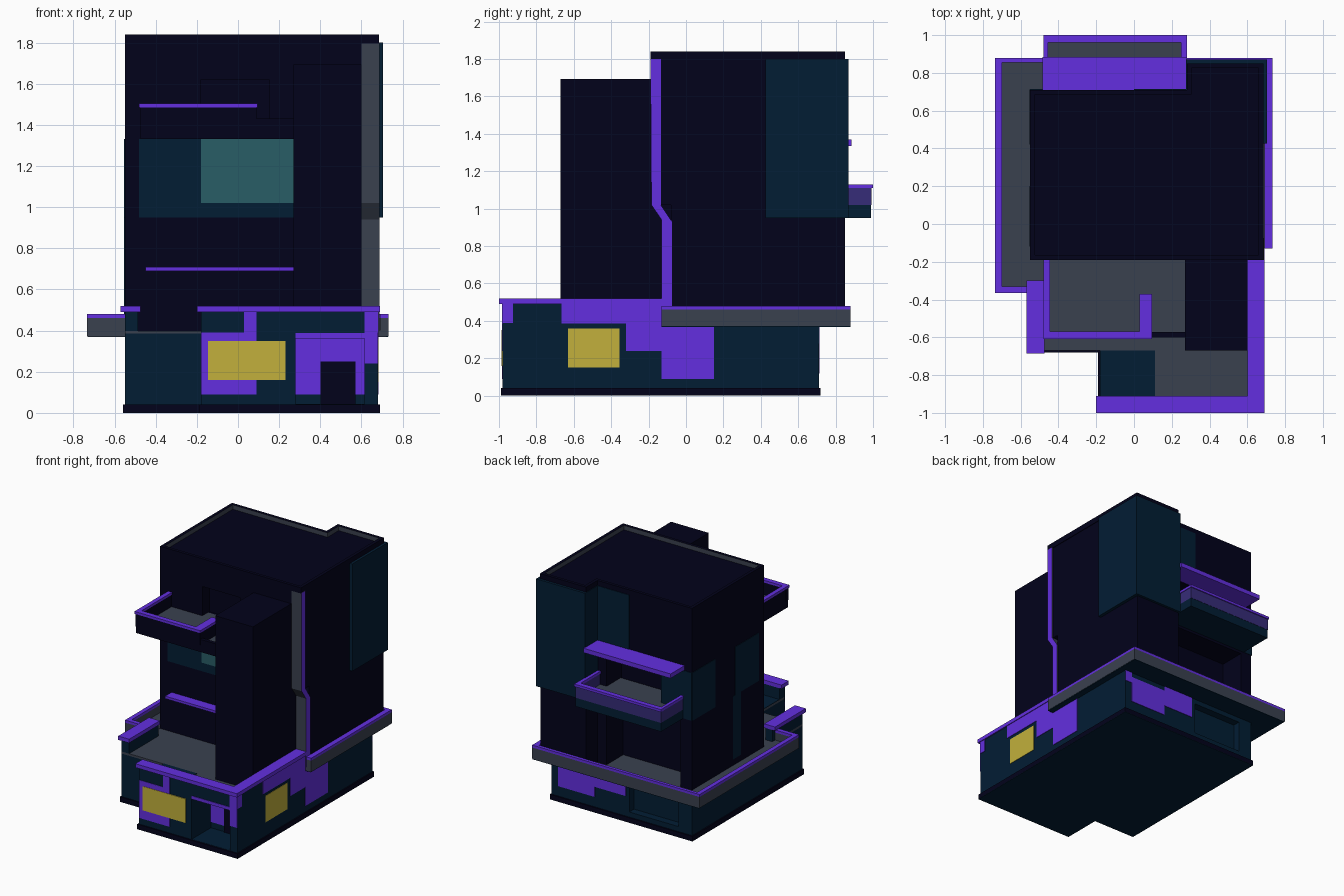
import bpy, bmesh

if "Cube" in bpy.data.objects:
    bpy.data.objects.remove(bpy.data.objects["Cube"])


def material(name, hexcode):
    def lin(c):
        return c / 12.92 if c <= 0.04045 else ((c + 0.055) / 1.055) ** 2.4
    m = bpy.data.materials.new(name)
    m.diffuse_color = [lin(int(hexcode[i:i + 2], 16) / 255) for i in (0, 2, 4)] + [1]
    m.use_nodes = True
    m.node_tree.nodes["Principled BSDF"].inputs["Base Color"].default_value = m.diffuse_color
    return m


NAVY = material("dark navy", "02021b")
BLUE = material("deep blue", "021d34")
PURPLE = material("purple", "632fe0")
GREY = material("slate grey", "3a414f")
YELLOW = material("window yellow", "c2b03c")
TEAL = material("window teal", "285d66")
INDIGO = material("indigo", "362c78")


def finish(name, bm, *mats):
    bmesh.ops.recalc_face_normals(bm, faces=bm.faces)
    me = bpy.data.meshes.new(name)
    bm.to_mesh(me)
    bm.free()
    for m in mats:
        me.materials.append(m)
    ob = bpy.data.objects.new(name, me)
    bpy.context.collection.objects.link(ob)
    return ob


def extrude(bm, pts, vec):
    f = bm.faces.new([bm.verts.new(p) for p in pts])
    r = bmesh.ops.extrude_face_region(bm, geom=[f])
    bmesh.ops.translate(bm, vec=vec, verts=[v for v in r["geom"] if isinstance(v, bmesh.types.BMVert)])


def prism(name, plan, z0, z1, mat):
    bm = bmesh.new()
    extrude(bm, [(x, y, z0) for x, y in plan], (0, 0, z1 - z0))
    return finish(name, bm, mat)


def box(name, x0, x1, y0, y1, z0, z1, mat):
    return prism(name, [(x0, y0), (x1, y0), (x1, y1), (x0, y1)], z0, z1, mat)


def plate(name, side, a0, a1, z0, z1, at, mat, t=0.004):
    """thin painted panel on a wall facing front, back, left or right"""
    s = {"front": -t, "back": t, "left": -t, "right": t}[side]
    lo, hi = sorted((at - s * 0.4, at + s))
    if side in ("front", "back"):
        return box(name, a0, a1, lo, hi, z0, z1, mat)
    return box(name, lo, hi, a0, a1, z0, z1, mat)


def cut(ob, *b):
    cutter = box("cutter", *b, ob.data.materials[0])
    cutter.hide_render = True
    mod = ob.modifiers.new("cut", "BOOLEAN")
    mod.operation, mod.object, mod.solver = "DIFFERENCE", cutter, "EXACT"
    bpy.context.view_layer.objects.active = ob
    bpy.ops.object.modifier_apply(modifier=mod.name)
    bpy.data.objects.remove(cutter)


# ---- Ground floor -------------------------------------------------------
base = [(-.56, -.68), (-.19, -.68), (-.19, -.99), (.69, -.99), (.69, .72), (-.56, .72)]
prism("plinth", base, .003, .04, NAVY)
prism("base_underside", base, 0, .003, BLUE)
ground = prism("ground_floor", [(-.55, -.67), (-.18, -.67), (-.18, -.98), (.68, -.98), (.68, .71), (-.55, .71)],
               .035, .385, BLUE)
cut(ground, .28, .615, -1.1, -.74, .042, .365)      # entrance porch
cut(ground, -.43, .0, .65, .8, .08, .33)            # rear window recess
prism("terrace_floor", [(-.55, -.67), (-.18, -.67), (-.18, -.97), (.67, -.97), (.67, .0), (-.55, .0)], .38, .397, GREY)
box("terrace_dark_patch", -.18, .11, -.91, -.67, .395, .401, BLUE)

# Front painted panels, window and porch
plate("front_purple_panel", "front", -.18, .09, .09, .39, -.98, PURPLE, .003)
plate("front_window", "front", -.145, .23, .16, .35, -.98, YELLOW, .006)
plate("porch_lintel", "front", .28, .615, .362, .388, -.98, PURPLE)
plate("porch_back_wall", "front", .28, .615, .09, .365, -.74, PURPLE)
plate("front_door", "front", .40, .57, .042, .25, -.74, NAVY, .008)
plate("corner_purple_front", "front", .615, .68, .24, .49, -.98, PURPLE)

# Right and rear painted panels
plate("right_window", "right", -.63, -.355, .15, .36, .68, YELLOW, .003)
plate("right_purple_high", "right", -.32, -.13, .24, .385, .68, PURPLE)
plate("right_purple_low", "right", -.13, .15, .09, .37, .68, PURPLE)
plate("back_purple_low", "back", .30, .62, .12, .33, .71, PURPLE)
plate("back_purple_high", "back", .03, .30, .20, .37, .71, PURPLE)
plate("back_purple_corner", "back", .62, .68, .28, .37, .71, PURPLE)

# Terrace parapets with purple caps
box("front_parapet", -.18, .68, -.98, -.915, .385, .49, BLUE)
box("right_parapet", .61, .68, -.916, -.13, .385, .49, BLUE)
box("left_parapet", -.55, -.485, -.67, -.30, .385, .49, BLUE)
box("front_cap", -.20, .69, -1.0, -.91, .49, .52, PURPLE)
box("right_cap", .60, .69, -.91, -.13, .49, .52, PURPLE)
box("left_cap", -.57, -.475, -.685, -.30, .49, .52, PURPLE)
plate("parapet_purple_front", "front", .03, .09, .385, .49, -.98, PURPLE)
plate("parapet_purple_side", "right", -.665, -.13, .385, .49, .68, PURPLE)
plate("parapet_purple_corner", "right", -.98, -.925, .39, .49, .68, PURPLE)

# ---- Ledge around the first storey -------------------------------------
box("ledge_floor", -.72, .72, -.13, .87, .372, .40, GREY)
box("ledge_floor_left", -.72, -.55, -.35, -.13, .372, .40, GREY)
box("ledge_soffit", -.73, .73, -.13, .88, .368, .373, BLUE)
box("ledge_soffit_left", -.73, -.55, -.36, -.13, .368, .373, BLUE)
for side, (x0, x1, y0, y1) in {"left": (-.735, -.70, -.365, .88), "right": (.69, .732, -.13, .88),
                               "back": (-.70, .69, .855, .88), "front": (-.70, -.55, -.365, -.33)}.items():
    box("ledge_wall_" + side, x0, x1, y0, y1, .372, .46, GREY)
    box("ledge_cap_" + side, x0, x1, y0, y1, .46, .48, PURPLE)

# ---- Main block ---------------------------------------------------------
plan = [(-.55, -.19), (.6, -.19), (.6, -.08), (.68, -.08), (.68, .85), (.28, .85), (.28, .71), (-.55, .71)]
main = prism("main_block", plan, .375, 1.80, NAVY)
cut(main, -.18, .15, -.3, -.10, 1.385, 1.62)        # upper front door
cut(main, -.45, .20, .50, .8, .39, .93)             # rear lower recess
cut(main, -.28, .20, .52, .8, 1.0, 1.33)            # rear balcony recess

# Roof with sunken deck; inner rim faces are grey
bm = bmesh.new()
roof = [(-.55, -.19), (.685, -.19), (.685, .85), (.28, .85), (.28, .71), (-.55, .71)]
extrude(bm, [(x, y, 1.795) for x, y in roof], (0, 0, .045))
bmesh.ops.recalc_face_normals(bm, faces=bm.faces)
top = max(bm.faces, key=lambda f: f.calc_center_median().z)
bmesh.ops.inset_region(bm, faces=[top], thickness=.025, use_even_offset=True)
before = set(bm.faces)
deck = bmesh.ops.extrude_discrete_faces(bm, faces=[top])["faces"][0]
bmesh.ops.translate(bm, vec=(0, 0, -.035), verts=deck.verts)
for f in bm.faces:
    if f not in before and f is not deck:
        f.material_index = 1
finish("roof", bm, NAVY, GREY)

# Cranked corner pier: grey front, purple side stripe
bm = bmesh.new()
pier = [(-.19, 1.80), (-.135, 1.80), (-.135, 1.02), (-.075, .93), (-.075, .40), (-.13, .40), (-.13, .94), (-.185, 1.02)]
extrude(bm, [(.6, y, z) for y, z in pier], (.088, 0, 0))
bmesh.ops.recalc_face_normals(bm, faces=bm.faces)
for f in bm.faces:
    f.material_index = 1 if f.normal.x > .9 else 0
finish("corner_pier", bm, GREY, PURPLE)
box("upper_wall_infill", .6, .68, -.136, -.07, 1.02, 1.80, NAVY)

# Stair tower
box("tower", .27, .6, -.67, -.18, .39, 1.692, NAVY)

# Front wall details
plate("front_blue_band", "front", -.48, .28, .95, 1.33, -.19, BLUE, .004)
plate("front_teal_window", "front", -.18, .28, 1.02, 1.33, -.19, TEAL, .008)
box("front_awning", -.45, .28, -.27, -.185, .69, .71, PURPLE)

# Front upper balcony
box("balcony_slab", -.475, .28, -.60, -.185, 1.33, 1.385, NAVY)
box("balcony_deck", -.45, .275, -.575, -.12, 1.384, 1.388, GREY)
box("balcony_low_front", .09, .275, -.60, -.572, 1.385, 1.43, NAVY)
for part, (x0, x1, y0, y1) in {"left": (-.48, -.445, -.57, -.19), "front": (-.48, .095, -.61, -.57),
                               "right": (.03, .095, -.57, -.37)}.items():
    box("balcony_wall_" + part, x0 + .004, x1 - .004, y0 + .004, y1, 1.385, 1.485, NAVY)
    box("balcony_cap_" + part, x0, x1, y0, y1, 1.484, 1.503, PURPLE)

# Rear blue corner cladding and panels
box("corner_cladding", .275, .705, .425, .87, .95, 1.80, BLUE)
plate("back_blue_panel", "back", 0, .28, 1.36, 1.80, .71, BLUE)
plate("back_blue_band", "back", -.55, -.28, .95, 1.33, .71, BLUE)
plate("left_blue_band_rear", "left", .42, .712, .95, 1.33, -.55, BLUE)
plate("left_blue_band_front", "left", -.12, .17, .95, 1.33, -.55, BLUE)
plate("left_blue_strip", "left", .10, .20, .45, .95, -.55, BLUE)

# Rear balcony and awning
box("rear_balcony_slab", -.475, .275, .70, .99, .95, 1.02, BLUE)
box("rear_balcony_deck", -.28, .20, .53, .71, .998, 1.022, GREY)
box("rear_balcony_deck_outer", -.46, .26, .71, .97, 1.018, 1.023, GREY)
for part, (x0, x1, y0, y1) in {"left": (-.48, -.455, .71, .96), "right": (.25, .28, .71, .96),
                               "back": (-.48, .28, .96, 1.0)}.items():
    box("rear_balcony_wall_" + part, x0 + .005, x1 - .005, y0, min(y1 + .01, .992), 1.02, 1.11, INDIGO)
    box("rear_balcony_cap_" + part, x0, x1, y0, y1, 1.11, 1.13, PURPLE)
box("rear_awning", -.485, .28, .70, .885, 1.335, 1.37, PURPLE)
